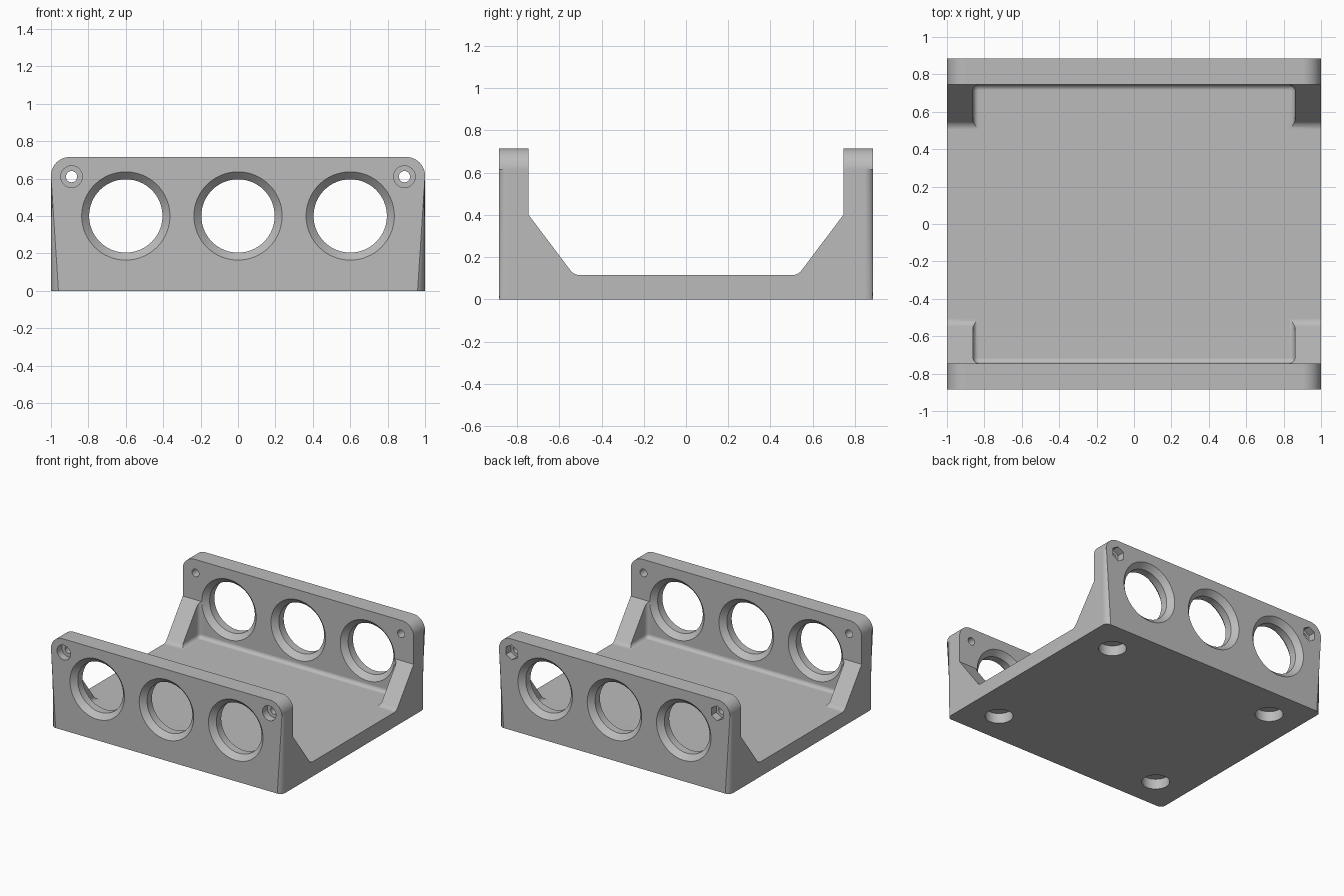
import bpy, bmesh, math
from mathutils import Vector

old = bpy.data.objects.get("Cube")
if old:
    bpy.data.objects.remove(old, do_unlink=True)

HALF_X, HALF_Y, HEIGHT = 1.0, 0.885, 0.715
WALL_IN, FLOOR = 0.745, 0.115      # inner wall face, floor top
EPS = 1e-4


def finish(bm, name):
    bmesh.ops.recalc_face_normals(bm, faces=bm.faces)
    mesh = bpy.data.meshes.new(name)
    bm.to_mesh(mesh)
    bm.free()
    obj = bpy.data.objects.new(name, mesh)
    bpy.context.collection.objects.link(obj)
    return obj


def loft(rings, name, bevel_rule=None, bevel=0.0):
    """Skin equal-length rings of points and cap both ends."""
    bm = bmesh.new()
    loops = [[bm.verts.new(p) for p in ring] for ring in rings]
    n = len(loops[0])
    for a, b in zip(loops, loops[1:]):
        for i in range(n):
            j = (i + 1) % n
            bm.faces.new((a[i], a[j], b[j], b[i]))
    bm.faces.new(loops[0])
    bm.faces.new(loops[-1])
    if bevel_rule:
        edges = [e for e in bm.edges if bevel_rule(e.verts[0].co, e.verts[1].co)]
        bmesh.ops.bevel(bm, geom=edges, offset=bevel, segments=8,
                        profile=0.5, affect='EDGES')
    return finish(bm, name)


def turned(profile, place, name, sides=64, phase=0.0):
    """Round cutter from (depth, radius) steps; place maps (u, v, depth) to 3D."""
    angles = [phase + 2 * math.pi * i / sides for i in range(sides)]
    return loft([[place(r * math.cos(a), r * math.sin(a), d) for a in angles]
                 for d, r in profile], name)


def cut(target, cutter):
    cutter.hide_render = True
    mod = target.modifiers.new("cut", 'BOOLEAN')
    mod.operation, mod.solver, mod.object = 'DIFFERENCE', 'EXACT', cutter
    bpy.context.view_layer.objects.active = target
    bpy.ops.object.modifier_apply(modifier=mod.name)
    bpy.data.objects.remove(cutter, do_unlink=True)


# Block with round upper corners and softened outer rims
R = 0.1
outline = [(-HALF_X, 0), (HALF_X, 0)]
for side, start in ((1, 0), (-1, math.pi / 2)):
    for i in range(13):
        a = start + math.pi / 2 * i / 12
        outline.append((side * (HALF_X - R) + R * math.cos(a),
                        HEIGHT - R + R * math.sin(a)))
bracket = loft([[(x, y, z) for x, z in outline] for y in (-HALF_Y, HALF_Y)],
               "cradle_bracket",
               lambda p, q: abs(p.y - q.y) < EPS and p.z + q.z > EPS, 0.04)

# Full-width channel leaving the walls and sloping end gussets
half = [(0.53, FLOOR), (WALL_IN, 0.4), (WALL_IN, 1)]
section = half + [(-y, z) for y, z in reversed(half)]
cut(bracket, loft([[(x, y, z) for y, z in section] for x in (-1.1, 1.1)],
                  "channel_cutter",
                  lambda p, q: abs(p.x - q.x) > 1 and abs(p.z - FLOOR) < EPS
                  and abs(q.z - FLOOR) < EPS, 0.025))

# Filleted pocket between the gussets
corners = [(sx * 0.86, sy * WALL_IN)
           for sx, sy in ((-1, -1), (1, -1), (1, 1), (-1, 1))]
cut(bracket, loft([[(x, y, z) for x, y in corners] for z in (FLOOR, 1)],
                  "pocket_cutter", lambda p, q: p.z + q.z < 1.5, 0.03))

# Large wall holes chamfered on both faces
for s in (-1, 1):
    for cx in (-0.6, 0, 0.6):
        cut(bracket, turned(
            [(0.89, 0.241), (0.845, 0.196), (0.785, 0.196), (0.74, 0.241)],
            lambda u, v, d: (cx + u, s * d, 0.4 + v), "wall_hole_cutter"))

# Screw holes: round counterbores in front, hexagonal nut recesses at the back
for s in (-1, 1):
    for cx in (-0.89, 0.89):
        def place(u, v, d):
            return (cx + u, s * d, 0.61 + v)
        cut(bracket, turned([(0.92, 0.03), (0.7, 0.03)], place, "screw_cutter", 32))
        cut(bracket, turned([(0.92, 0.058), (0.825, 0.058)], place, "recess_cutter",
                            32 if s < 0 else 6, math.pi / 2))

# Blind round recesses in the underside
for cx in (-0.73, 0.73):
    for cy in (-0.63, 0.63):
        cut(bracket, turned([(-0.05, 0.1), (0.08, 0.1)],
                            lambda u, v, d: (cx + u, cy + v, d), "foot_cutter", 48))

# Single grey finish
grey = bpy.data.materials.new("plain_grey")
grey.use_nodes = True
colour = (0.5, 0.5, 0.5, 1)
grey.diffuse_color = colour
grey.node_tree.nodes["Principled BSDF"].inputs["Base Color"].default_value = colour
bracket.data.materials.clear()
bracket.data.materials.append(grey)
for face in bracket.data.polygons:
    face.material_index = 0

# Smooth fillets, crisp edges, level flats
bpy.ops.object.select_all(action='DESELECT')
bracket.select_set(True)
bpy.context.view_layer.objects.active = bracket
bpy.ops.object.shade_smooth_by_angle(angle=math.radians(30))
weighted = bracket.modifiers.new("even_normals", 'WEIGHTED_NORMAL')
weighted.keep_sharp = True
